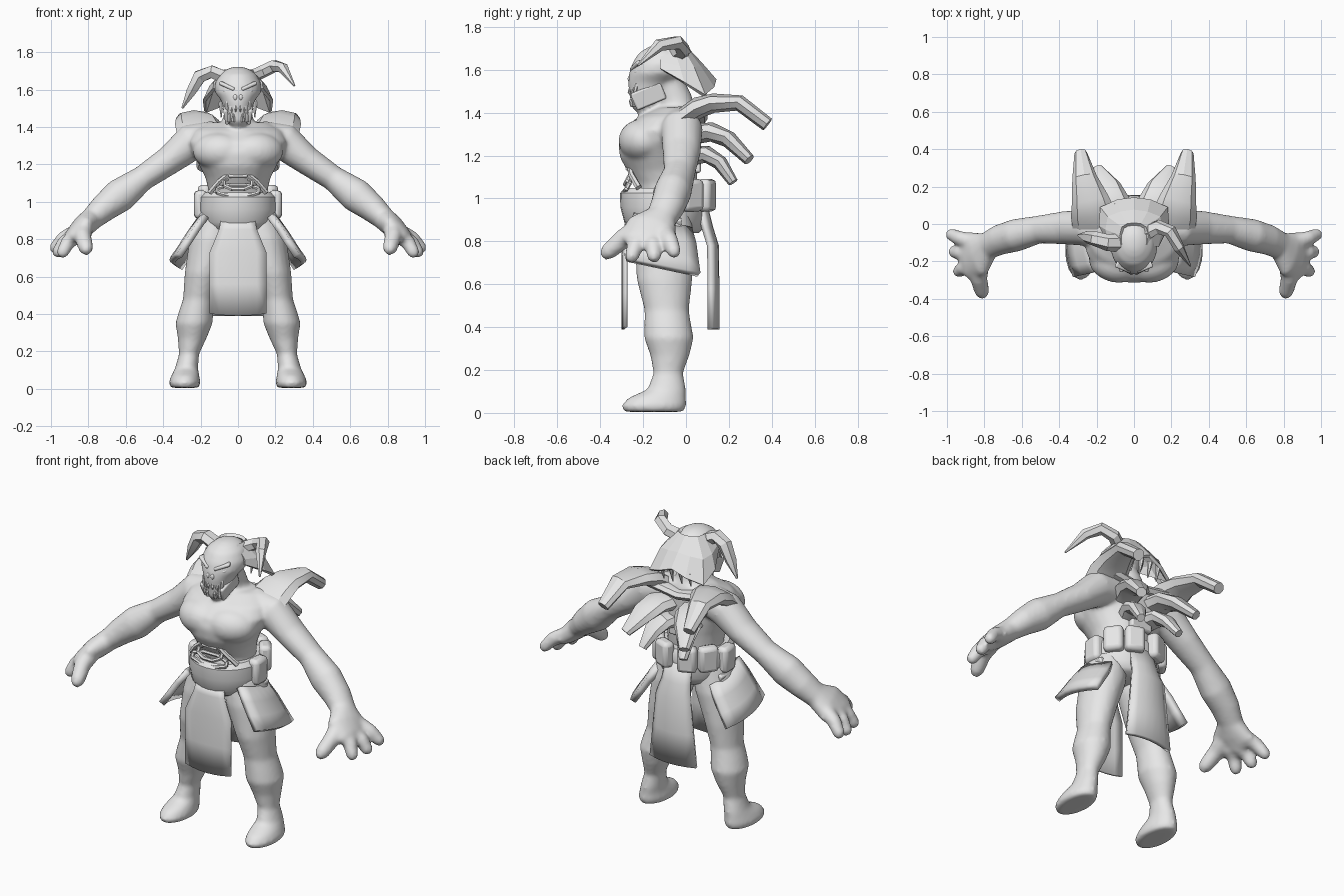
import bpy, bmesh, math
from mathutils import Vector, Matrix

grey = bpy.data.materials.new("stone_grey")
grey.diffuse_color = (0.8, 0.8, 0.8, 1)


def finish(name, bm, smooth=40):
    bmesh.ops.recalc_face_normals(bm, faces=bm.faces)
    me = bpy.data.meshes.new(name)
    bm.to_mesh(me)
    bm.free()
    me.materials.append(grey)
    ob = bpy.data.objects.new(name, me)
    bpy.context.collection.objects.link(ob)
    bpy.ops.object.select_all(action='DESELECT')
    ob.select_set(True)
    bpy.context.view_layer.objects.active = ob
    if smooth:
        bpy.ops.object.shade_smooth_by_angle(angle=math.radians(smooth))
    return ob


def tube(name, pts, n=12, ref=(0, 1, 0), flat=False, side=1, smooth=40):
    """Loft of ellipses: pts are (x, y, z, radius across, radius along ref)."""
    bm = bmesh.new()
    c = [Vector(p[:3]) for p in pts]
    rings = []
    for i, p in enumerate(pts):
        t = (c[min(i + 1, len(c) - 1)] - c[max(i - 1, 0)]).normalized()
        if flat:
            t = Vector((0, 0, 1))
        r = Vector(ref)
        u = (r - r.dot(t) * t).normalized()
        v = t.cross(u)
        ring = []
        for k in range(n):
            a = math.tau * k / n
            q = c[i] + u * p[4] * math.cos(a) + v * p[3] * math.sin(a)
            ring.append(bm.verts.new((q.x * side, q.y, q.z)))
        rings.append(ring)
    for a, b in zip(rings, rings[1:]):
        for k in range(n):
            bm.faces.new((a[k], a[(k + 1) % n], b[(k + 1) % n], b[k]))
    bm.faces.new(rings[0])
    bm.faces.new(rings[-1])
    return finish(name, bm, smooth)


def ball(name, loc, size, rot=(0, 0, 0)):
    bm = bmesh.new()
    bmesh.ops.create_uvsphere(bm, u_segments=20, v_segments=12, radius=1)
    ob = finish(name, bm, 60)
    ob.location, ob.scale, ob.rotation_euler = loc, size, rot
    return ob


def box(name, loc, size, rot=(0, 0, 0), bevel=0.01):
    bm = bmesh.new()
    bmesh.ops.create_cube(bm, size=1)
    bmesh.ops.scale(bm, vec=size, verts=bm.verts)
    ob = finish(name, bm, 40)
    ob.location, ob.rotation_euler = loc, rot
    m = ob.modifiers.new("bevel", 'BEVEL')
    m.width, m.segments = bevel, 2
    return ob


def sheet(name, rows, thick, smooth=35):
    """Grid of points thickened into a plate."""
    bm = bmesh.new()
    vs = [[bm.verts.new(p) for p in r] for r in rows]
    for a, b in zip(vs, vs[1:]):
        for k in range(len(a) - 1):
            bm.faces.new((a[k], a[k + 1], b[k + 1], b[k]))
    ob = finish(name, bm, smooth)
    m = ob.modifiers.new("thickness", 'SOLIDIFY')
    m.thickness, m.offset = thick, 0
    return ob


# Body pieces, fused into one smooth skin
body = [
    tube("torso", [(0, -.09, .88, .14, .11), (0, -.09, .97, .165, .125), (0, -.095, 1.07, .16, .145),
                   (0, -.11, 1.13, .175, .165), (0, -.125, 1.19, .205, .183), (0, -.13, 1.26, .245, .187),
                   (0, -.115, 1.32, .262, .18), (0, -.08, 1.38, .235, .145), (0, -.04, 1.425, .16, .09)],
         24, flat=True),
    tube("neck", [(0, -.03, 1.36, .1, .09), (0, -.05, 1.46, .078, .08), (0, -.1, 1.58, .07, .07)], 16),
    tube("head", [(0, -.2, 1.405, .035, .035), (0, -.195, 1.43, .06, .062), (0, -.18, 1.49, .074, .085),
                  (0, -.16, 1.54, .09, .112), (0, -.128, 1.585, .124, .138), (0, -.115, 1.63, .126, .137),
                  (0, -.105, 1.68, .1, .115), (0, -.1, 1.71, .06, .07), (0, -.1, 1.722, .02, .03)], 20, flat=True)]
for s in (1, -1):
    body += [
        tube("arm", [(.12, -.025, 1.35, .085, .09), (.25, -.02, 1.32, .1, .098), (.37, -.02, 1.22, .078, .09),
                     (.51, -.03, 1.125, .068, .075), (.63, -.06, 1.035, .092, .088), (.72, -.085, .965, .076, .082),
                     (.78, -.115, .91, .062, .075), (.83, -.16, .865, .06, .125), (.88, -.17, .815, .048, .13),
                     (.91, -.16, .785, .032, .095)], 16, side=s),
        tube("leg", [(.11, -.1, .95, .1, .12), (.14, -.1, .8, .12, .14), (.185, -.1, .62, .1, .13),
                     (.21, -.09, .48, .084, .104), (.225, -.085, .41, .093, .11), (.235, -.08, .35, .1, .116),
                     (.245, -.075, .27, .077, .092),
                     (.262, -.083, .185, .054, .069), (.275, -.09, .11, .062, .09), (.282, -.135, .07, .075, .135),
                     (.285, -.15, .035, .086, .152), (.285, -.15, .005, .076, .14)], 20, flat=True, side=s),
        ball("chest", (.1 * s, -.205, 1.27), (.145, .108, .1), (0, 0, .25 * s))]
    # Three fingers and a thumb: root and tip
    for a, b, r in [((.87, -.095, .835), (.98, -.055, .75), .04), ((.88, -.16, .81), (.965, -.148, .725), .04),
                    ((.86, -.215, .82), (.94, -.255, .725), .04), ((.828, -.22, .855), (.812, -.365, .75), .047)]:
        a, b = Vector(a), Vector(b)
        m = (a + b) / 2 + Vector((.01, 0, .01))
        body.append(tube("finger", [(*a, r * 1.15, r * 1.15), (*m, r, r), (*b, r * .85, r * .85),
                                    (*(b + (b - m) * .35), r * .45, r * .45)], 12, (.3, 1, .2), side=s))
bpy.ops.object.select_all(action='DESELECT')
for ob in body:
    ob.select_set(True)
bpy.context.view_layer.objects.active = body[0]
bpy.ops.object.join()
skin = body[0]
skin.name = "body_skin"
m = skin.modifiers.new("fuse", 'REMESH')
m.mode, m.voxel_size, m.use_smooth_shade = 'VOXEL', 0.011, True
m = skin.modifiers.new("relax", 'SMOOTH')
m.factor, m.iterations = 0.5, 10

# Face: brows, eyes, nostrils, jaw plates, teeth and tusks
for s in (1, -1):
    box("brow", (.055 * s, -.228, 1.618), (.095, .04, .02), (0, -.4 * s, .4 * s), .008)
    ball("eye", (.057 * s, -.226, 1.588), (.028, .018, .013), (0, -.35 * s, .4 * s))
    ball("nostril", (.014 * s, -.258, 1.558), (.013, .014, .018))
    box("jaw_plate", (.066 * s, -.175, 1.478), (.022, .15, .085), (.4, .15 * s, 0), .008)
    for x, z, h in ((.014, 1.52, -.05), (.036, 1.52, -.06), (.06, 1.535, -.09), (.025, 1.43, .05), (.048, 1.43, .06)):
        y = -.26 + x * .5
        tube("tooth", [(x, y, z, .011, .012), (x, y - .01, z + h / 2, .009, .009), (x * .95, y, z + h, .002, .002)],
             6, side=s)

# Horns: one droops, the other sweeps forward
tube("drooping_horn", [(-.06, -.1, 1.66, .04, .05), (-.14, -.1, 1.695, .038, .045), (-.205, -.08, 1.67, .04, .04),
                       (-.25, -.07, 1.59, .03, .034), (-.298, -.06, 1.5, .006, .006)], 6, smooth=20)
tube("raised_horn", [(.06, -.05, 1.66, .035, .045), (.13, -.015, 1.695, .034, .04), (.195, -.04, 1.727, .034, .036),
                     (.24, -.125, 1.715, .03, .03), (.302, -.225, 1.62, .005, .005)], 6, (.6, 1, 0), smooth=20)

# Flared neck guard: half rows from the side to the middle of the back
rows = []
for half in (((.06, -.11, 1.7), (.07, -.06, 1.7), (.06, -.02, 1.7), (.035, -.005, 1.7), (0, 0, 1.7)),
             ((.122, -.12, 1.635), (.145, -.03, 1.615), (.135, .035, 1.605), (.07, .06, 1.615), (0, .07, 1.625)),
             ((.125, -.12, 1.605), (.18, -.01, 1.54), (.175, .085, 1.48), (.085, .125, 1.515), (0, .135, 1.55))):
    rows.append(list(half) + [(-x, y, z) for x, y, z in reversed(half[:-1])])
sheet("neck_guard", rows, .018, 0)
for x in (-.09, -.03, .03, .09):
    tube("guard_tooth", [(x, .1, 1.54, .016, .016), (x, .08, 1.45, .003, .003)], 6)

# Back spikes: three curved pairs plus the yoke that joins them
for s in (1, -1):
    up = (1, 0, 0)
    tube("shoulder_spike", [(.2, -.01, 1.38, .045, .13), (.22, .06, 1.425, .05, .12), (.235, .13, 1.445, .045, .1),
                            (.265, .25, 1.445, .038, .066), (.285, .38, 1.345, .034, .034)], 8, up, side=s, smooth=30)
    tube("middle_spike", [(.09, .03, 1.3, .05, .085), (.115, .12, 1.31, .045, .09), (.145, .2, 1.275, .04, .075),
                          (.195, .295, 1.18, .028, .03)], 8, up, side=s, smooth=30)
    tube("lower_spike", [(.06, .03, 1.2, .045, .065), (.085, .1, 1.205, .04, .07), (.11, .16, 1.165, .035, .055),
                         (.135, .22, 1.075, .024, .024)], 8, up, side=s, smooth=30)
tube("yoke", [(-.2, .05, 1.4, .03, .05), (0, .05, 1.37, .03, .05), (.2, .05, 1.4, .03, .05)], 8)
box("spine_plate", (0, .045, 1.25), (.14, .05, .26))

# Belt with pouches round the back and sides
tube("belt", [(0, -.09, .84, .14, .15), (0, -.095, .855, .172, .172), (0, -.1, .89, .198, .188),
              (0, -.103, .96, .208, .203), (0, -.103, 1.025, .204, .205), (0, -.1, 1.05, .18, .185)], 28, flat=True)
for deg in (-92, -55, -22, 22, 55, 92):
    a = math.radians(deg)
    box("pouch", (.2 * math.sin(a), -.09 + .2 * math.cos(a), 1.015 if abs(deg) < 60 else .985),
        (.11, .07, .15), (0, 0, -a), .022)

# Ornate buckle above the belt
tilt = Matrix.Rotation(-.5, 4, 'X')
for name, w, h, y, z in (("outer_frame", .11, .03, -.27, 1.06), ("inner_frame", .075, .035, -.265, 1.1)):
    cor = [Vector((w * math.cos(a) * 1.1, 0, h * math.sin(a) * 1.2)) for a in
           [math.tau * (k + .5) / 8 for k in range(8)]]
    cor = [tilt @ p + Vector((0, y, z)) for p in cor]
    for a, b in zip(cor, cor[1:] + cor[:1]):
        tube("buckle_" + name, [(*a, .011, .011), (*b, .011, .011)], 6)
box("buckle_bar", (0, -.265, 1.14), (.1, .03, .025), (-.4, 0, 0), .006)
for s in (1, -1):
    tube("buckle_strap", [(.05, -.262, 1.15, .012, .012), (.1, -.255, 1.11, .014, .014),
                          (.15, -.22, 1.05, .016, .016)], 6, side=s)

# Front and back cloths
U = [k / 3 - 1 for k in range(7)]
sheet("front_cloth", [[(w * u, y + .015 * u * u, z + .012 * u * u * (z < .5)) for u in U]
                      for z, y, w in ((.9, -.275, .09), (.85, -.285, .1), (.73, -.295, .15), (.56, -.295, .15),
                                      (.39, -.295, .15))], .014)
sheet("back_cloth", [[(w * u, y - .03 * u * u, z) for u in U]
                     for z, y, w in ((1.0, .08, .08), (.86, .115, .09), (.78, .14, .11), (.58, .143, .13), (.39, .143, .15))],
      .026)

# Tilted hip plates
for s in (1, -1):
    sheet("hip_plate", [[((x - .04 * u * u) * s, -.11 + w * u, z - .035 * u) for u in U]
                        for x, z, w in ((.21, .89, .13), (.26, .82, .15), (.305, .75, .16), (.352, .68, .17))], .036)
    box("hip_strap", (.2 * s, -.1, .88), (.03, .16, .06), (0, .5 * s, 0), .008)
